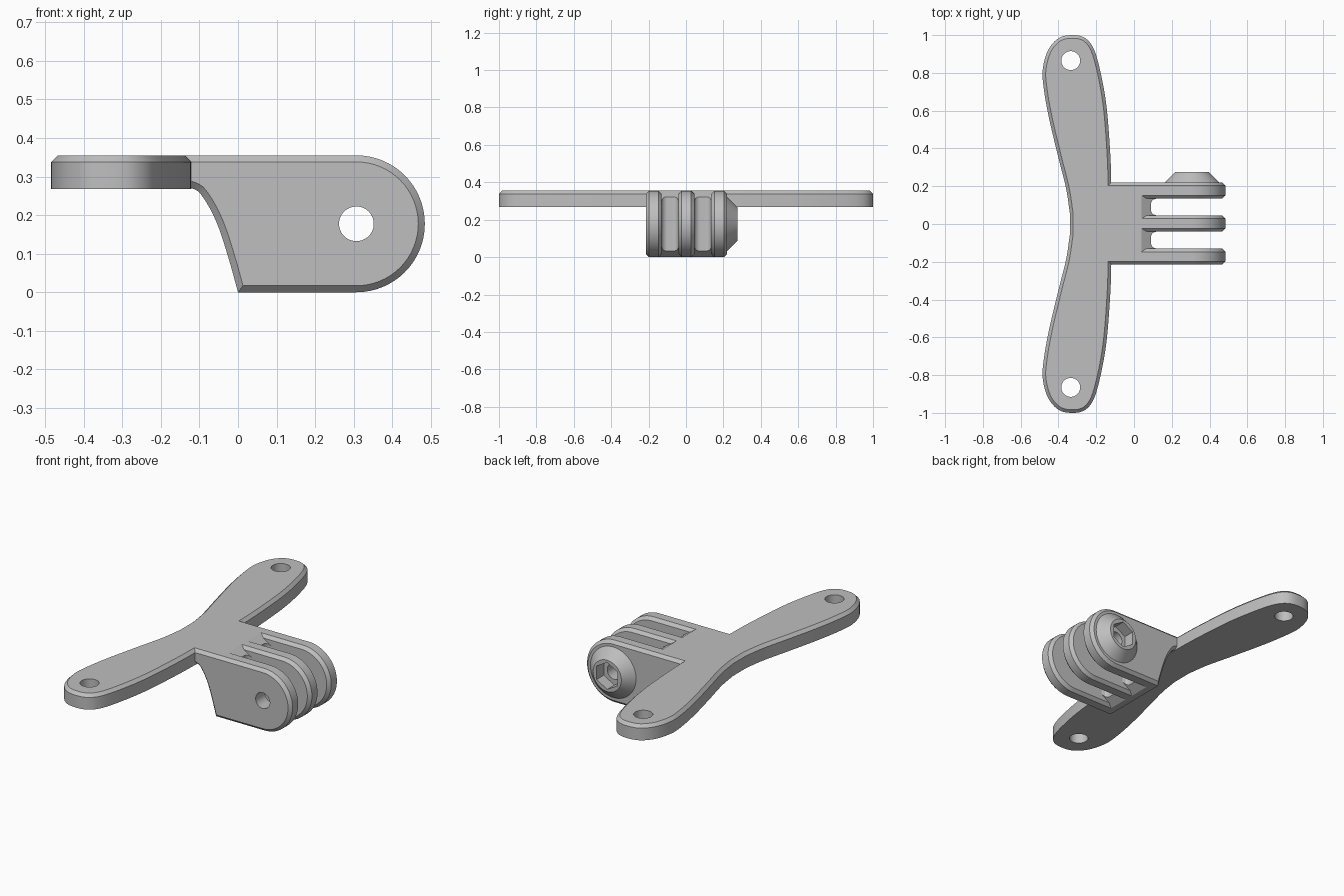
import bpy, bmesh, math
from mathutils import Vector, Matrix

cube = bpy.data.objects.get("Cube")
if cube:
    bpy.data.objects.remove(cube, do_unlink=True)

grey = bpy.data.materials.new("light_grey")
grey.use_nodes = True
colour = (0.52, 0.52, 0.52, 1)
grey.diffuse_color = colour
grey.node_tree.nodes["Principled BSDF"].inputs["Base Color"].default_value = colour

TOP, R = 0.355, 0.1775
PIN = Vector((0.307, 0, R))      # axis of the pivot bolt
CHAMFER = 0.017


def finish(name, bm):
    bmesh.ops.recalc_face_normals(bm, faces=bm.faces[:])
    mesh = bpy.data.meshes.new(name)
    bm.to_mesh(mesh)
    bm.free()
    ob = bpy.data.objects.new(name, mesh)
    bpy.context.collection.objects.link(ob)
    mesh.materials.append(grey)
    return ob


def extrude(name, outline, move, chamfer_ends):
    """Extrude an outline; chamfer the rims of the end (1) or both ends (2)."""
    bm = bmesh.new()
    base = bm.faces.new([bm.verts.new(p) for p in outline])
    out = bmesh.ops.extrude_face_region(bm, geom=[base], use_keep_orig=True)
    new = [g for g in out["geom"] if isinstance(g, bmesh.types.BMVert)]
    cap = next(g for g in out["geom"] if isinstance(g, bmesh.types.BMFace))
    bmesh.ops.translate(bm, vec=move, verts=new)
    bmesh.ops.recalc_face_normals(bm, faces=bm.faces[:])
    rims = list(cap.edges) + (list(base.edges) if chamfer_ends == 2 else [])
    bmesh.ops.bevel(bm, geom=rims, offset=CHAMFER, segments=1, affect='EDGES')
    return finish(name, bm)


def cylinder(name, centre, r1, r2, depth, axis, sides=48):
    """Cylinder or cone centred on a point, along z or y."""
    bm = bmesh.new()
    turn = Matrix.Rotation(-math.pi / 2, 4, 'X') if axis == 'Y' else Matrix()
    bmesh.ops.create_cone(bm, cap_ends=True, segments=sides, radius1=r1, radius2=r2,
                          depth=depth, matrix=Matrix.Translation(centre) @ turn)
    return finish(name, bm)


def cut(ob, cutters):
    for c in cutters:
        c.hide_render = True
        mod = ob.modifiers.new("cut", 'BOOLEAN')
        mod.operation, mod.solver, mod.object = 'DIFFERENCE', 'EXACT', c
        bpy.context.view_layer.objects.active = ob
        bpy.ops.object.modifier_apply(modifier=mod.name)


def smooth_path(pts, steps=6):
    """Catmull-Rom curve through 2D points."""
    pts = [Vector(p) for p in pts]
    ext = [pts[0] * 2 - pts[1]] + pts + [pts[-1] * 2 - pts[-2]]
    path = []
    for a, b, c, d in zip(ext, ext[1:], ext[2:], ext[3:]):
        for i in range(steps):
            t = i / steps
            path.append(0.5 * (2 * b + (c - a) * t + (2 * a - 5 * b + 4 * c - d) * t ** 2
                               + (3 * b - a - 3 * c + d) * t ** 3))
    return path + [pts[-1]]


# Winged mounting plate, mirrored front to back
wing = smooth_path([(-0.12, 0.2), (-0.125, 0.36), (-0.143, 0.6), (-0.17, 0.77), (-0.21, 0.92),
                    (-0.26, 0.985), (-0.33, 1.0), (-0.4, 0.983), (-0.455, 0.92), (-0.483, 0.82),
                    (-0.478, 0.72), (-0.45, 0.56), (-0.4, 0.35), (-0.36, 0.19), (-0.34, 0.06)])
outline = [(p.x, p.y, 0.268) for p in wing]
outline += [(x, -y, z) for x, y, z in reversed(outline)]
plate = extrude("mounting_plate", outline, (0, 0, TOP - 0.268), 1)
screw_cutters = [cylinder("screw_cutter", (-0.335, s * 0.865, 0.3), 0.05, 0.05, 0.4, 'Z')
                 for s in (-1, 1)]
cut(plate, screw_cutters)

# Side profile shared by the three prongs: curved underside and round nose
under = [(p.x, p.y) for p in smooth_path([(-0.2, 0.285), (-0.12, 0.27), (-0.09, 0.245),
                                          (-0.055, 0.18), (-0.025, 0.09), (0, 0)], 4)]
nose = []
for i in range(33):
    a = -math.pi / 2 + math.pi * i / 32
    nose.append((PIN.x + R * math.cos(a), R + R * math.sin(a)))
side = under + nose + [(-0.2, TOP)]

pin_cutter = cylinder("pin_cutter", PIN, 0.045, 0.045, 1, 'Y')
hex_cutter = cylinder("hex_cutter", PIN + Vector((0, 0.3, 0)), 0.077, 0.077, 0.18, 'Y', 6)
prongs = []
for name, y in (("front_prong", -0.215), ("middle_prong", -0.04), ("back_prong", 0.135)):
    prong = extrude(name, [(x, y, z) for x, z in side], (0, 0.085, 0), 2)
    cut(prong, [pin_cutter])
    prongs.append(prong)

# Conical boss with a hexagonal nut pocket
boss = cylinder("nut_boss", PIN + Vector((0, 0.2425, 0)), 0.155, 0.09, 0.065, 'Y')
cut(boss, [pin_cutter, hex_cutter])
cut(prongs[2], [hex_cutter])
for c in screw_cutters + [pin_cutter, hex_cutter]:
    bpy.data.objects.remove(c, do_unlink=True)

# Webs closing the slots: ramped top and bottom, filleted into the prongs
GAP, FILLET = 0.09, 0.03
for name, mid in (("front_web", -0.0850), ("back_web", 0.09)):
    bm = bmesh.new()
    rings = []
    spread = [-GAP, -GAP / 2] + [GAP / 2 * (i / 8 - 1) for i in range(1, 16)] + [GAP / 2, GAP]
    for dy in spread:
        into = min(max(abs(dy) - (GAP / 2 - FILLET), 0), FILLET)
        end = 0.09 + FILLET - math.sqrt(FILLET ** 2 - into ** 2)
        drop = (end - 0.04) * 0.65
        ring = under + [(0.04, 0), (end, drop), (end, TOP - drop), (0.04, TOP), (-0.2, TOP)]
        rings.append([bm.verts.new((x, mid + dy, z)) for x, z in ring])
    for a, b in zip(rings, rings[1:]):
        for i in range(len(a)):
            j = (i + 1) % len(a)
            bm.faces.new((a[i], a[j], b[j], b[i]))
    bm.faces.new(rings[0])
    bm.faces.new(rings[-1])
    finish(name, bm)

# Smooth the curved walls, keep the chamfers crisp
for ob in bpy.data.objects:
    ob.select_set(ob.type == 'MESH')
bpy.context.view_layer.objects.active = plate
bpy.ops.object.shade_smooth_by_angle(angle=math.radians(25))
